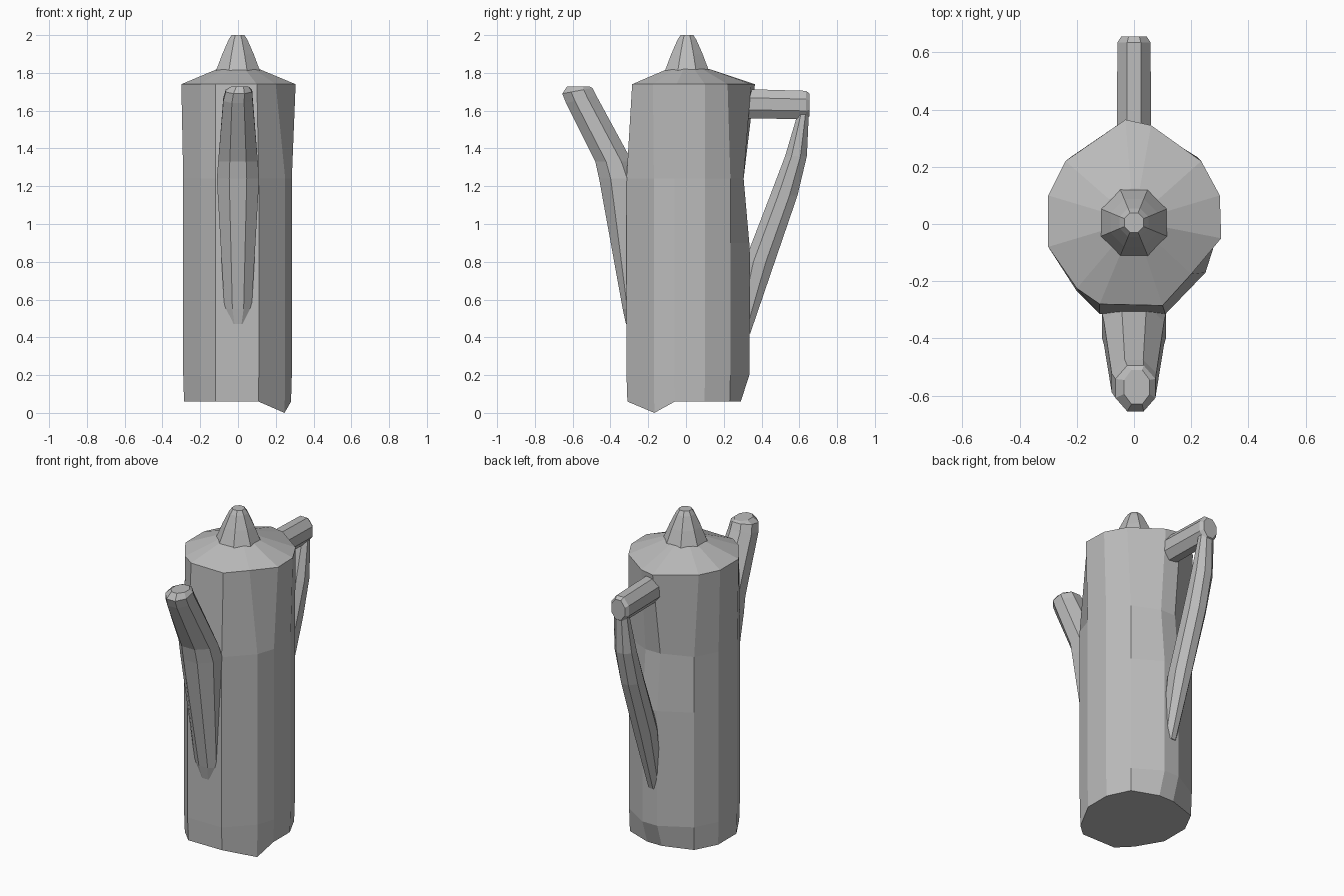
import bpy, bmesh, math
from mathutils import Vector

cube = bpy.data.objects.get("Cube")
if cube:
    bpy.data.objects.remove(cube, do_unlink=True)

grey = bpy.data.materials.new("plain_grey")
grey.use_nodes = True
GREY = (0.5, 0.5, 0.5, 1)
grey.diffuse_color = GREY
grey.node_tree.nodes["Principled BSDF"].inputs["Base Color"].default_value = GREY


def loft(name, rings):
    """Skin a list of equal-length rings and cap both ends."""
    bm = bmesh.new()
    rows = [[bm.verts.new(p) for p in ring] for ring in rings]
    n = len(rows[0])
    for a, b in zip(rows, rows[1:]):
        for i in range(n):
            j = (i + 1) % n
            bm.faces.new((a[i], a[j], b[j], b[i]))
    bm.faces.new(rows[0])
    bm.faces.new(rows[-1])
    bmesh.ops.recalc_face_normals(bm, faces=bm.faces)
    mesh = bpy.data.meshes.new(name)
    bm.to_mesh(mesh)
    bm.free()
    mesh.materials.append(grey)
    obj = bpy.data.objects.new(name, mesh)
    bpy.context.collection.objects.link(obj)
    return obj


def slice_ring(front, back, half_width, cx=0.0, sides=8):
    """Flat-sided ring between two (y, z) points, with a half width along x."""
    f, b = Vector((cx, *front)), Vector((cx, *back))
    grow = 1 / math.cos(math.pi / sides)
    ring = []
    for i in range(sides):
        a = (i + 0.5) * 2 * math.pi / sides
        ring.append((f + b) / 2 + (f - b) / 2 * math.cos(a) * grow
                    + Vector((half_width * math.sin(a) * grow, 0, 0)))
    return ring


def level(outline, z, scale=1.0, back_limit=1.0):
    return [Vector((x * scale, min(y * scale, back_limit), z)) for x, y in outline]


# Hand-cut outlines of the lower body and the rim
base = [(.285, .1), (.285, -.06), (.25, -.17), (.11, -.315), (-.12, -.315), (-.2, -.235),
        (-.29, -.08), (-.29, .1), (-.22, .235), (-.04, .335), (.06, .335), (.22, .235)]
rim = [(.3, .1), (.305, -.05), (.2, -.175), (.1, -.285), (-.12, -.28), (-.2, -.225),
       (-.3, -.08), (-.3, .1), (-.24, .22), (-.03, .365), (.06, .345), (.235, .22)]

# Body, with one bottom corner pulled down
foot = level(base, 0.06, 0.985, 0.29)
foot[2].z = 0.0
waist = level(base, 1.24, 1.0, 0.305)
loft("lower_body", [foot, level(base, 0.2), level(base, 0.9), waist])
rim_ring = level(rim, 1.74)
loft("upper_body", [waist, rim_ring])

# Sloping lid and its knob
neck = [Vector((p.x, p.y - 0.01, 0)).normalized() * 0.115 + Vector((0, 0.01, 1.82))
        for p in rim_ring]
loft("lid", [rim_ring, neck])
knob = [(1.81, .117), (1.9, .083), (1.975, .05), (2.0, .034)]
loft("lid_knob", [slice_ring((0.005 - r, z), (0.005 + r, z), r) for z, r in knob])

# Spout: leaning lower part, then a steeper tip
loft("spout_base", [
    slice_ring((-.318, .47), (-.26, .47), .045),
    slice_ring((-.335, .55), (-.25, .55), .072),
    slice_ring((-.46, 1.24), (-.25, 1.24), .112),
    slice_ring((-.48, 1.33), (-.285, 1.33), .105)])
loft("spout_tip", [
    slice_ring((-.48, 1.33), (-.285, 1.33), .105),
    slice_ring((-.635, 1.64), (-.475, 1.68), .078),
    slice_ring((-.655, 1.69), (-.495, 1.72), .07, .005),
    slice_ring((-.63, 1.728), (-.51, 1.728), .045, .01)])

# Handle: level bar on top, tapering grip back to the body
loft("handle_bar", [
    slice_ring((.28, 1.56), (.28, 1.715), .06),
    slice_ring((.635, 1.555), (.635, 1.705), .058),
    slice_ring((.655, 1.57), (.655, 1.69), .045)])
loft("handle_grip", [
    slice_ring((.59, 1.58), (.65, 1.58), .045),
    slice_ring((.525, 1.36), (.64, 1.36), .058),
    slice_ring((.445, 1.15), (.59, 1.15), .058),
    slice_ring((.31, .8), (.47, .8), .055),
    slice_ring((.25, .42), (.34, .42), .035)])
